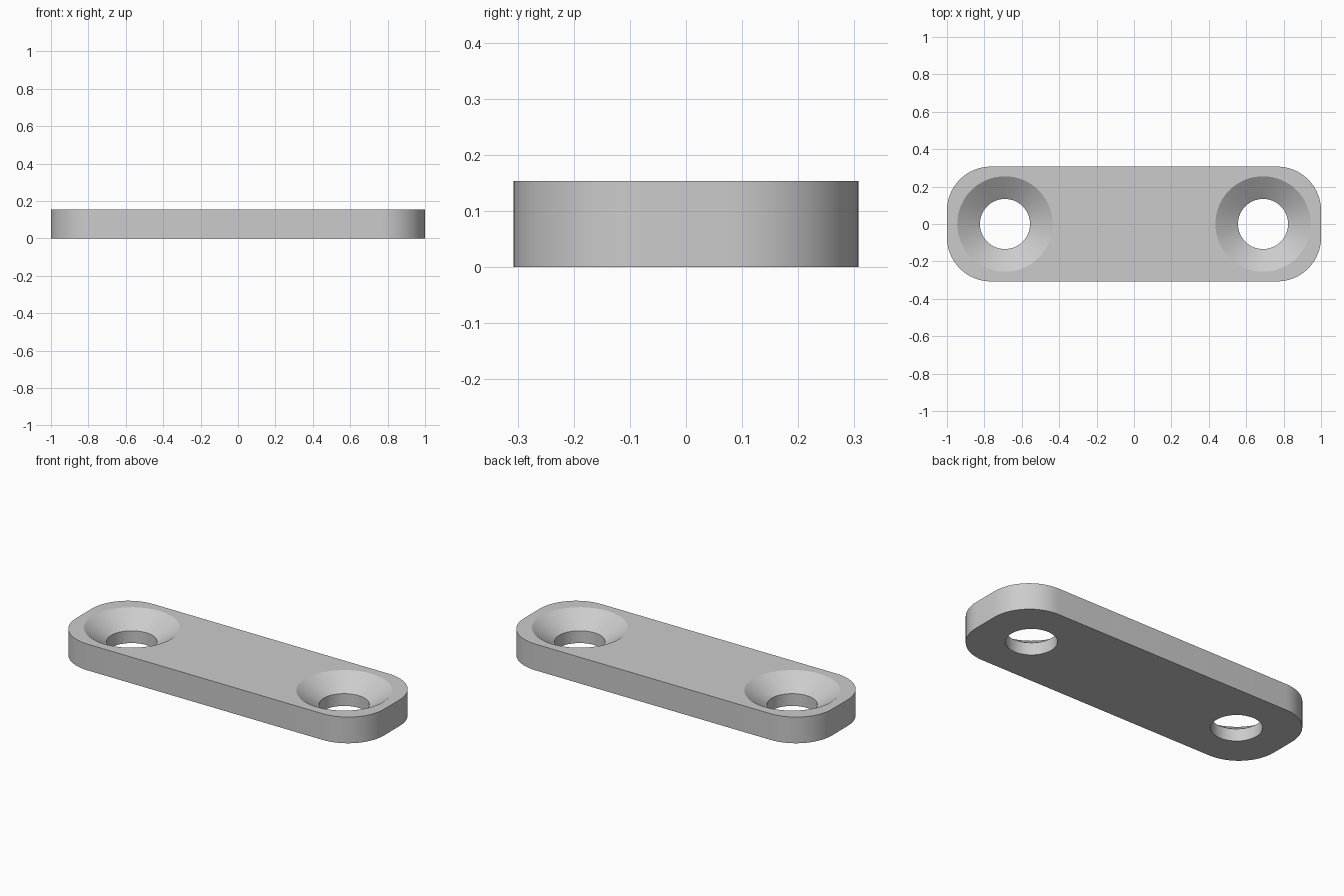
import bpy
import bmesh
from math import cos, sin, pi, radians

HALF_X, HALF_Y, HEIGHT = 1.0, 0.307, 0.154
CORNER = 0.235
HOLE_X, HOLE_R, SINK_R, SINK_Z = 0.69, 0.134, 0.255, 0.072
ARC_STEPS, HOLE_SIDES = 16, 64
MARGIN = 0.05

cube = bpy.data.objects.get("Cube")
if cube:
    bpy.data.objects.remove(cube, do_unlink=True)

grey = bpy.data.materials.new("plain_grey")
grey.use_nodes = True
colour = (0.6, 0.6, 0.6, 1)
grey.diffuse_color = colour
grey.node_tree.nodes["Principled BSDF"].inputs["Base Color"].default_value = colour


def make_object(name, bm):
    bmesh.ops.recalc_face_normals(bm, faces=bm.faces)
    mesh = bpy.data.meshes.new(name)
    bm.to_mesh(mesh)
    bm.free()
    mesh.materials.append(grey)
    obj = bpy.data.objects.new(name, mesh)
    bpy.context.collection.objects.link(obj)
    return obj


def rounded_plate(name):
    """Rounded rectangle extruded upwards."""
    bm = bmesh.new()
    outline = []
    for quarter, (sx, sy) in enumerate([(1, 1), (-1, 1), (-1, -1), (1, -1)]):
        for i in range(ARC_STEPS + 1):
            a = (quarter + i / ARC_STEPS) * pi / 2
            outline.append(bm.verts.new((sx * (HALF_X - CORNER) + CORNER * cos(a),
                                         sy * (HALF_Y - CORNER) + CORNER * sin(a), 0)))
    base = bm.faces.new(outline)
    top = bmesh.ops.extrude_face_region(bm, geom=[base])["geom"]
    bmesh.ops.translate(bm, vec=(0, 0, HEIGHT),
                        verts=[v for v in top if isinstance(v, bmesh.types.BMVert)])
    return make_object(name, bm)


def countersink_cutter(name, x):
    """Straight bore opening into a cone that runs past the top face."""
    slope = (SINK_R - HOLE_R) / (HEIGHT - SINK_Z)
    profile = [(HOLE_R, -MARGIN), (HOLE_R, SINK_Z),
               (SINK_R + slope * MARGIN, HEIGHT + MARGIN)]
    bm = bmesh.new()
    rings = [[bm.verts.new((x + r * cos(2 * pi * i / HOLE_SIDES),
                            r * sin(2 * pi * i / HOLE_SIDES), z))
              for i in range(HOLE_SIDES)] for r, z in profile]
    for low, high in zip(rings, rings[1:]):
        for i in range(HOLE_SIDES):
            j = (i + 1) % HOLE_SIDES
            bm.faces.new((low[i], low[j], high[j], high[i]))
    bm.faces.new(rings[0])
    bm.faces.new(rings[-1])
    return make_object(name, bm)


# Plate with two countersunk screw holes
plate = rounded_plate("mounting_plate")
bpy.ops.object.select_all(action="DESELECT")
bpy.context.view_layer.objects.active = plate
plate.select_set(True)
for side, x in (("left", HOLE_X), ("right", -HOLE_X)):
    cutter = countersink_cutter(side + "_hole_cutter", x)
    cutter.hide_render = True
    cut = plate.modifiers.new(side + "_screw_hole", "BOOLEAN")
    cut.operation = "DIFFERENCE"
    cut.solver = "EXACT"
    cut.object = cutter
    bpy.ops.object.modifier_apply(modifier=cut.name)
    bpy.data.objects.remove(cutter, do_unlink=True)

bpy.ops.object.shade_smooth_by_angle(angle=radians(30))
